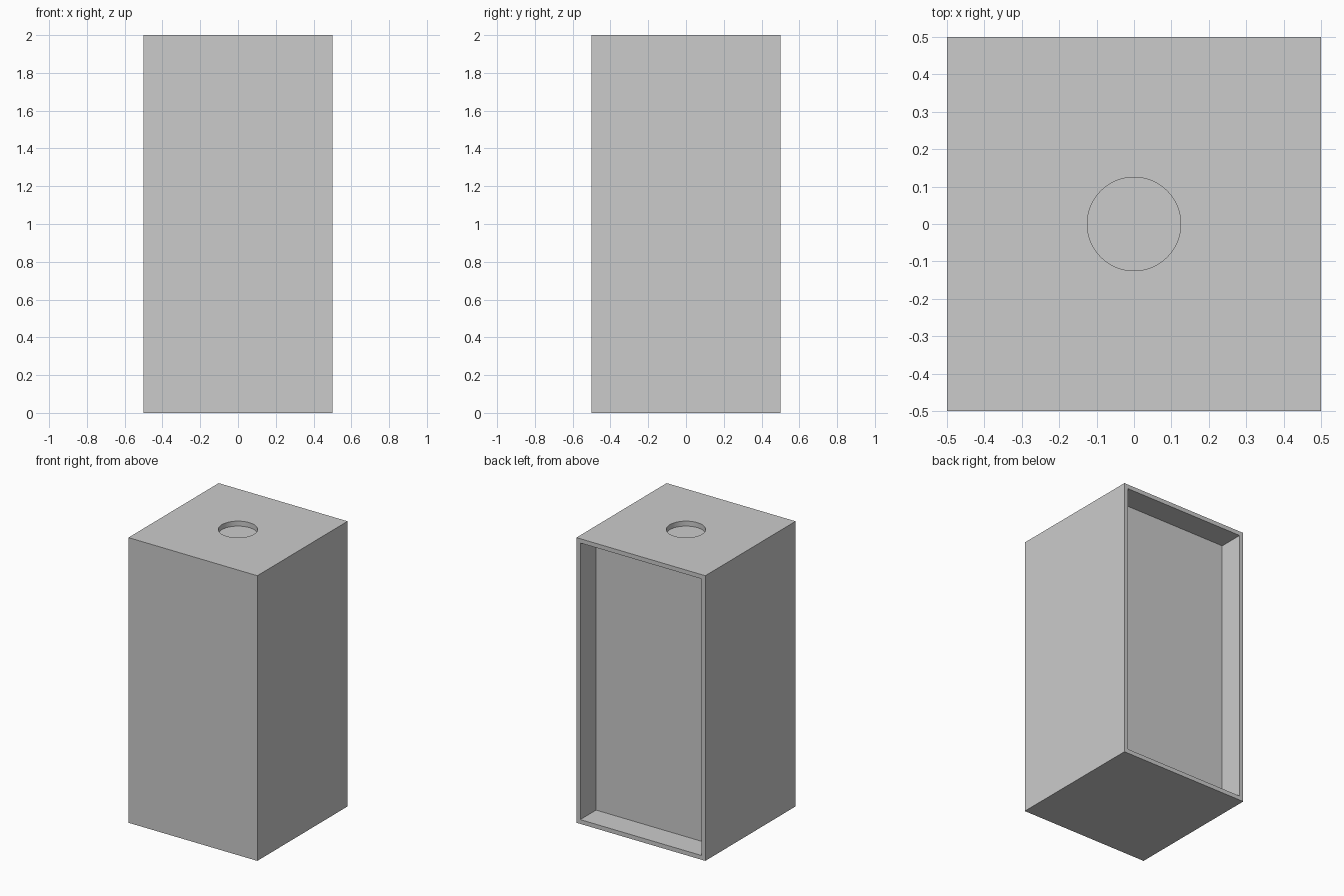
import bpy
import bmesh

if "Cube" in bpy.data.objects:
    bpy.data.objects.remove(bpy.data.objects["Cube"])

HEIGHT = 2.0
RIM = 0.03            # border around the back recess
RECESS_DEPTH = 0.175
HOLE_RADIUS = 0.125
HOLE_DEPTH = 0.035

# Cabinet: a plain box with its back face inset and pushed in
bpy.ops.mesh.primitive_cube_add(size=1, location=(0, 0, HEIGHT / 2))
cabinet = bpy.context.object
cabinet.name = "cabinet"
cabinet.scale = (1, 1, HEIGHT)
bpy.ops.object.transform_apply(location=True, rotation=True, scale=True)

bm = bmesh.new()
bm.from_mesh(cabinet.data)
bm.normal_update()
back = next(f for f in bm.faces if f.normal.y > 0.9)
bmesh.ops.inset_region(bm, faces=[back], thickness=RIM, use_even_offset=True)
panel = bmesh.ops.extrude_face_region(bm, geom=[back])
verts = [g for g in panel["geom"] if isinstance(g, bmesh.types.BMVert)]
bmesh.ops.translate(bm, verts=verts, vec=(0, -RECESS_DEPTH, 0))
if back.is_valid:
    bmesh.ops.delete(bm, geom=[back], context='FACES_ONLY')
bmesh.ops.recalc_face_normals(bm, faces=bm.faces)
bm.to_mesh(cabinet.data)
bm.free()

# Shallow round socket cut into the top
bpy.ops.mesh.primitive_cylinder_add(vertices=64, radius=HOLE_RADIUS,
                                    depth=HOLE_DEPTH * 2,
                                    location=(0, 0, HEIGHT))
cutter = bpy.context.object
cutter.name = "socket_cutter"
cutter.hide_render = True

cut = cabinet.modifiers.new("top_socket", 'BOOLEAN')
cut.operation = 'DIFFERENCE'
cut.solver = 'EXACT'
cut.object = cutter

bpy.ops.object.select_all(action='DESELECT')
cabinet.select_set(True)
bpy.context.view_layer.objects.active = cabinet
bpy.ops.object.modifier_apply(modifier=cut.name)
bpy.data.objects.remove(cutter, do_unlink=True)
bpy.ops.object.shade_smooth_by_angle()
